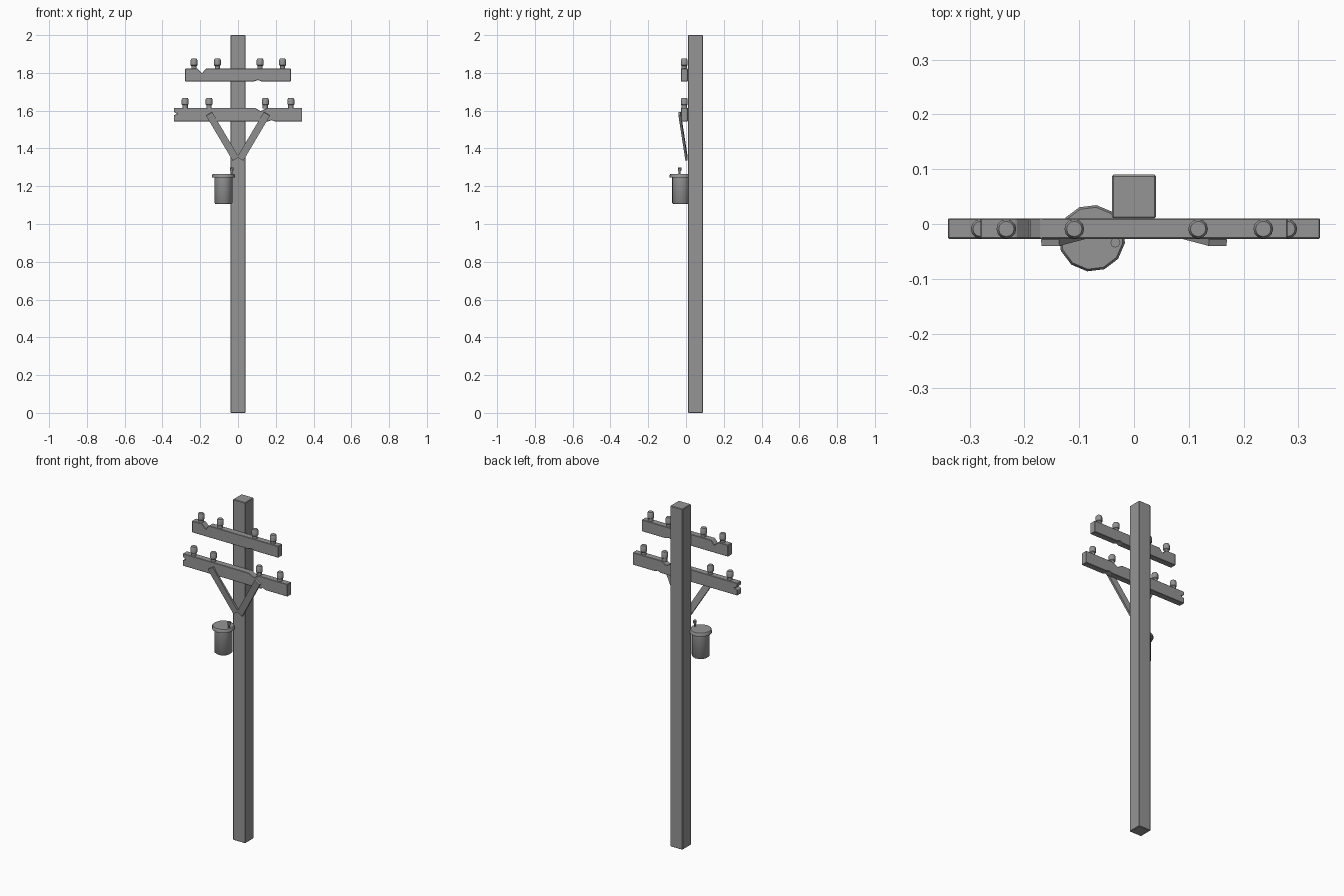
import bpy, bmesh, math
from mathutils import Vector, Matrix

cube = bpy.data.objects.get("Cube")
if cube:
    bpy.data.objects.remove(cube, do_unlink=True)

grey = bpy.data.materials.new("plain grey")
grey.use_nodes = True
GREY = (0.3, 0.3, 0.3, 1)
grey.diffuse_color = GREY
grey.node_tree.nodes["Principled BSDF"].inputs["Base Color"].default_value = GREY


def finish(name, bm, bevel=0, smooth=False):
    bmesh.ops.recalc_face_normals(bm, faces=bm.faces)
    mesh = bpy.data.meshes.new(name)
    bm.to_mesh(mesh)
    bm.free()
    mesh.materials.append(grey)
    obj = bpy.data.objects.new(name, mesh)
    bpy.context.collection.objects.link(obj)
    if bevel:
        mod = obj.modifiers.new("worn edges", "BEVEL")
        mod.width, mod.segments = bevel, 1
    if smooth:
        bpy.ops.object.select_all(action="DESELECT")
        obj.select_set(True)
        bpy.context.view_layer.objects.active = obj
        bpy.ops.object.shade_smooth_by_angle(angle=math.radians(40))
    return obj


def box(name, size, matrix, bevel=0):
    bm = bmesh.new()
    bmesh.ops.create_cube(bm, size=1, matrix=matrix @ Matrix.Diagonal((*size, 1)))
    return finish(name, bm, bevel)


def plank(name, outline, y0, y1):
    """Extrude an x-z outline along y."""
    bm = bmesh.new()
    face = bm.faces.new([bm.verts.new((x, y0, z)) for x, z in outline])
    new = bmesh.ops.extrude_face_region(bm, geom=[face])["geom"]
    verts = [v for v in new if isinstance(v, bmesh.types.BMVert)]
    bmesh.ops.translate(bm, verts=verts, vec=(0, y1 - y0, 0))
    return finish(name, bm, 0.002)


def lathe(name, profile, centre, sides, turn=0, smooth=True):
    """Closed turned solid from radius and height pairs."""
    bm = bmesh.new()
    rings = []
    for r, z in profile:
        angles = [turn + math.tau * i / sides for i in range(sides)]
        rings.append([bm.verts.new((centre[0] + r * math.cos(a),
                                    centre[1] + r * math.sin(a), z)) for a in angles])
    for low, high in zip(rings, rings[1:]):
        for i in range(sides):
            j = (i + 1) % sides
            bm.faces.new((low[i], low[j], high[j], high[i]))
    bm.faces.new(rings[0])
    bm.faces.new(rings[-1])
    return finish(name, bm, smooth=smooth)


# Square pole
box("pole", (0.08, 0.08, 2), Matrix.Translation((0, 0.05, 1)), 0.003)

# Crossarms with chipped edges
plank("upper_crossarm", [
    (-0.28, 1.755), (0.085, 1.755), (0.105, 1.762), (0.125, 1.755), (0.28, 1.755),
    (0.28, 1.823), (-0.17, 1.823), (-0.19, 1.798), (-0.215, 1.823), (-0.28, 1.823)],
    -0.027, 0.01)
plank("lower_crossarm", [
    (-0.34, 1.543), (0.16, 1.543), (0.18, 1.55), (0.195, 1.543), (0.34, 1.543),
    (0.34, 1.615), (0.155, 1.615), (0.12, 1.597), (0.09, 1.615), (-0.34, 1.615),
    (-0.34, 1.595), (-0.322, 1.583), (-0.34, 1.575)],
    -0.027, 0.01)

# Insulators
for arm, top, places in (("upper", 1.823, (-0.233, -0.109, 0.117, 0.236)),
                         ("lower", 1.615, (-0.28, -0.153, 0.145, 0.28))):
    for n, x in enumerate(places, 1):
        lathe(f"{arm}_insulator_{n}",
              [(0.014, top - 0.004), (0.014, top + 0.014), (0.018, top + 0.018),
               (0.018, top + 0.045), (0.014, top + 0.052)], (x, -0.009), 12)

# Slanted braces
for side, name in ((-1, "right_brace"), (1, "left_brace")):
    high = Vector((side * 0.153, -0.034, 1.583))
    low = Vector((side * 0.012, 0.003, 1.345))
    along = (high - low).normalized()
    across = along.cross(Vector((0, 1, 0))).normalized()
    depth = along.cross(across)
    frame = Matrix((across, depth, along)).transposed().to_4x4()
    box(name, (0.038, 0.012, (high - low).length),
        Matrix.Translation((high + low) / 2) @ frame)

# Transformer can, lid and terminal
can = (-0.077, -0.026)
turn = math.radians(22)
lathe("transformer_can", [(0.043, 1.106), (0.049, 1.113), (0.049, 1.247)], can, 12, turn)
lathe("transformer_lid", [(0.061, 1.245), (0.061, 1.259), (0.057, 1.265)], can, 12, turn)
lathe("transformer_terminal", [(0.006, 1.262), (0.006, 1.28), (0.009, 1.284), (0.009, 1.3)],
      (-0.034, -0.034), 8)
